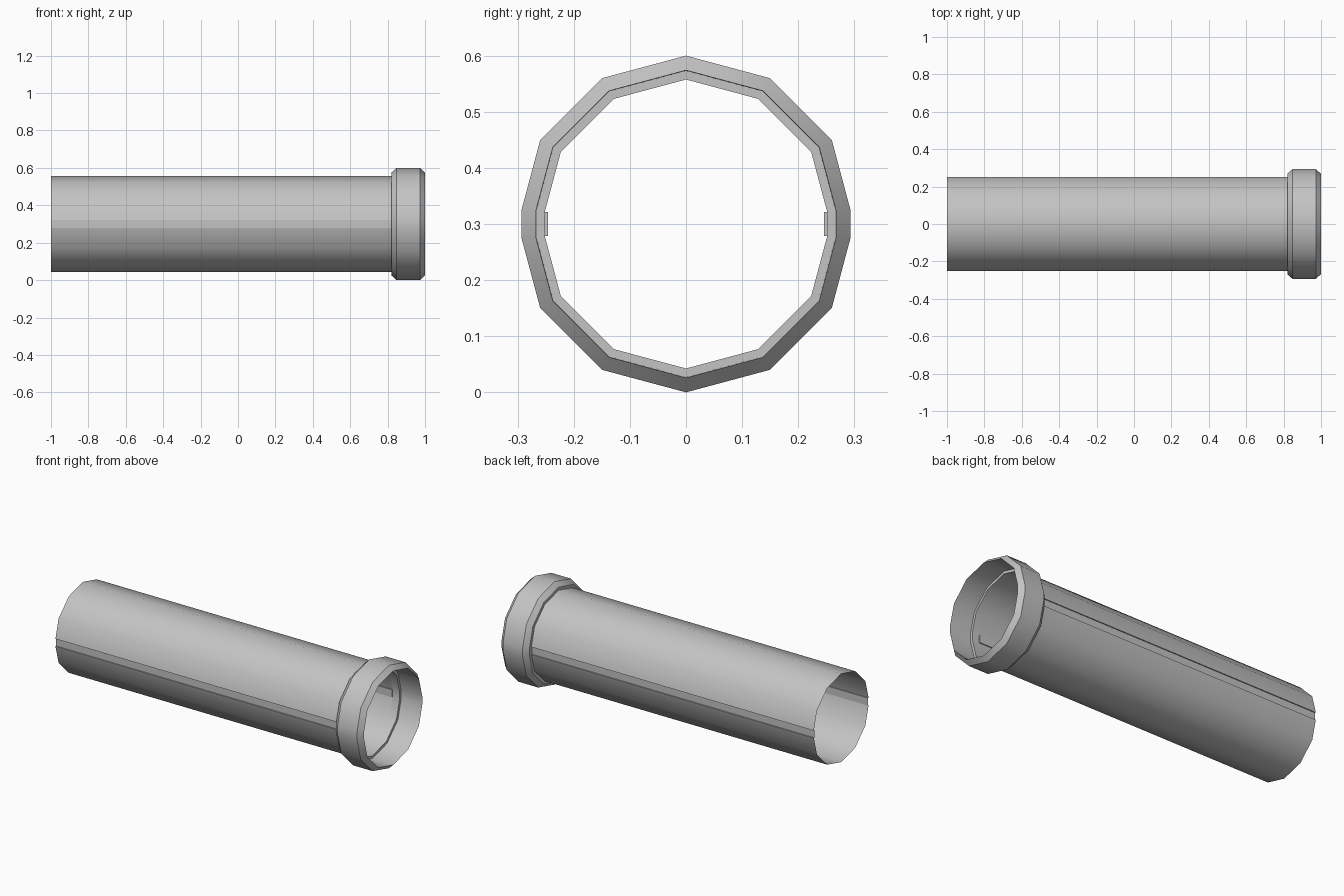
import bpy, bmesh, math

cube = bpy.data.objects.get("Cube")
if cube:
    bpy.data.objects.remove(cube, do_unlink=True)

CENTER_Z = 0.3
SHOULDER_X = 0.82      # back of the collar, where the side grooves stop
BORE = 0.2575          # pipe radius
GROOVE_DEPTH = 0.006

grey = bpy.data.materials.new("plain_grey")
grey.use_nodes = True
grey.diffuse_color = (0.55, 0.55, 0.55, 1)
grey.node_tree.nodes["Principled BSDF"].inputs["Base Color"].default_value = grey.diffuse_color


def section(r):
    """Twelve-sided outline whose two side corners are cut to narrow flats."""
    pts = []
    for i in range(12):
        a = math.radians(30 * i)
        if i % 6 == 0:
            s = math.copysign(1, math.cos(a))
            pts += [(s * r * 0.977, -s * r * 0.0845), (s * r * 0.977, s * r * 0.0845)]
        else:
            pts.append((r * math.cos(a), r * math.sin(a)))
    return pts


def loft(bm, profile):
    """Skin the outline along x through (x, radius) stations."""
    rings = [[bm.verts.new((x, y, z + CENTER_Z)) for y, z in section(r)] for x, r in profile]
    for a, b in zip(rings, rings[1:]):
        n = len(a)
        for i in range(n):
            j = (i + 1) % n
            bm.faces.new((a[i], a[j], b[j], b[i]))


def finish(bm, name):
    bm.normal_update()
    mesh = bpy.data.meshes.new(name)
    bm.to_mesh(mesh)
    bm.free()
    mesh.materials.append(grey)
    mesh.shade_smooth()
    mesh.set_sharp_from_angle(angle=math.radians(35))
    bpy.context.collection.objects.link(bpy.data.objects.new(name, mesh))


# Pipe: thin open shell with a shallow groove sunk along each side flat
bm = bmesh.new()
loft(bm, [(-1, BORE), (SHOULDER_X, BORE)])
bm.normal_update()
for flat in [f for f in bm.faces if abs(f.normal.y) > 0.999]:
    side = math.copysign(1, flat.normal.y)
    new = bmesh.ops.extrude_face_region(bm, geom=[flat])["geom"]
    for v in new:
        if isinstance(v, bmesh.types.BMVert):
            v.co.y -= side * GROOVE_DEPTH
    if flat.is_valid:
        bm.faces.remove(flat)
# Leave the groove open at the free end of the pipe
end_caps = [f for f in bm.faces if all(v.co.x < -0.99 for v in f.verts)]
bmesh.ops.delete(bm, geom=end_caps, context="FACES_ONLY")
finish(bm, "pipe")

# Collar: chamfered socket with an inner ledge that meets the pipe bore
bm = bmesh.new()
loft(bm, [(SHOULDER_X, BORE), (SHOULDER_X, 0.275), (0.847, 0.3), (0.973, 0.3),
          (1, 0.274), (0.865, 0.273), (0.865, BORE), (SHOULDER_X, BORE)])
bmesh.ops.remove_doubles(bm, verts=bm.verts, dist=0.0001)
bmesh.ops.recalc_face_normals(bm, faces=bm.faces)
finish(bm, "collar")
